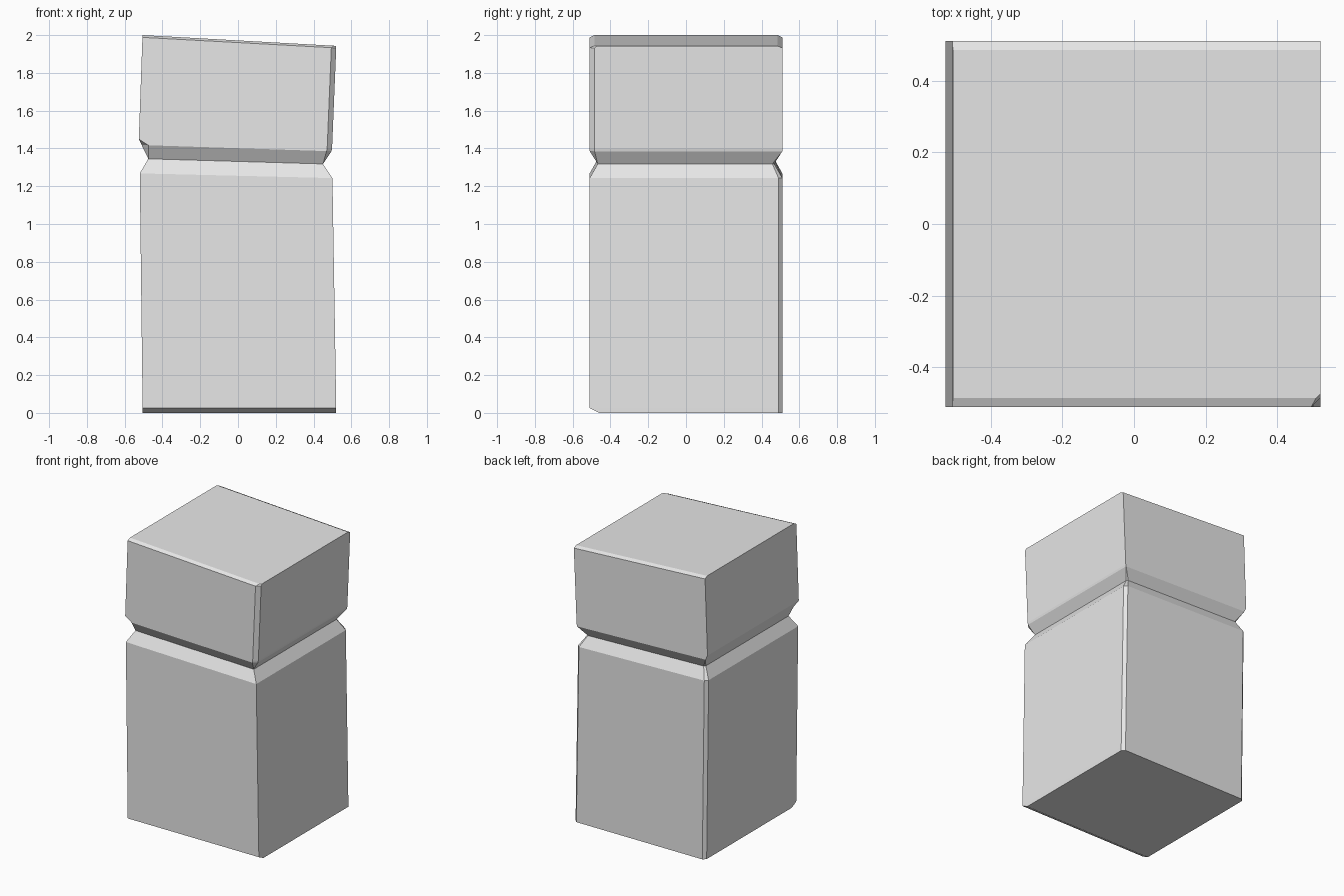
import bpy
import bmesh

cube = bpy.data.objects.get("Cube")
if cube:
    bpy.data.objects.remove(cube, do_unlink=True)

# Plain grey stone
grey = bpy.data.materials.new("light_grey")
grey.use_nodes = True
color = (0.8, 0.8, 0.8, 1)
grey.diffuse_color = color
grey.node_tree.nodes["Principled BSDF"].inputs["Base Color"].default_value = color


def add_ring(bm, left, right, front, back, cuts):
    """Tilted rectangle; left and right are (x, z), cuts trim the corners
    in the order front left edge, front right, back right, back left."""
    (xl, zl), (xr, zr) = left, right
    corners = [(xl, front, 1, 1), (xr, front, -1, 1),
               (xr, back, -1, -1), (xl, back, 1, -1)]
    ring = []
    for i, ((x, y, sx, sy), cut) in enumerate(zip(corners, cuts)):
        pair = [(x, y + sy * cut), (x + sx * cut, y)]
        if i % 2:
            pair.reverse()
        for px, py in pair:
            z = zl + (zr - zl) * (px - xl) / (xr - xl)
            ring.append(bm.verts.new((px, py, z)))
    return ring


def build_block(name, rings):
    """Skin a stack of rings with flat faces and cap both ends."""
    bm = bmesh.new()
    loops = [add_ring(bm, *r) for r in rings]
    for low, high in zip(loops, loops[1:]):
        for i in range(len(low)):
            j = (i + 1) % len(low)
            bm.faces.new((low[i], low[j], high[j], high[i]))
    bm.faces.new(loops[0][::-1])
    bm.faces.new(loops[-1])
    bmesh.ops.remove_doubles(bm, verts=bm.verts, dist=0.0005)
    bmesh.ops.recalc_face_normals(bm, faces=bm.faces)
    mesh = bpy.data.meshes.new(name)
    bm.to_mesh(mesh)
    bm.free()
    mesh.materials.append(grey)
    obj = bpy.data.objects.new(name, mesh)
    bpy.context.collection.objects.link(obj)


half = 0.51
back_cuts = (0, 0, 0.02, 0.02)
front_cut = (0, 0.026, 0, 0)

build_block("stone_pillar", [
    # Tall lower block with a bevelled front foot
    ((-0.505, 0), (0.52, 0), -0.46, half, back_cuts),
    ((-0.505, 0.025), (0.52, 0.025), -half, half, back_cuts),
    ((-0.52, 1.268), (0.50, 1.243), -half, half, back_cuts),
    # Pinched neck
    ((-0.475, 1.345), (0.45, 1.318), -0.467, 0.467, (0, 0, 0.01, 0.01)),
    # Tilted upper block
    ((-0.51, 1.418), (0.495, 1.385), -half, half, (0.035, 0.026, 0, 0)),
    ((-0.525, 1.45), (0.498, 1.40), -half, half, front_cut),
    ((-0.506, 1.988), (0.52, 1.932), -half, half, front_cut),
    ((-0.505, 2.0), (0.52, 1.943), -0.485, 0.485, (0, 0.012, 0, 0)),
])
